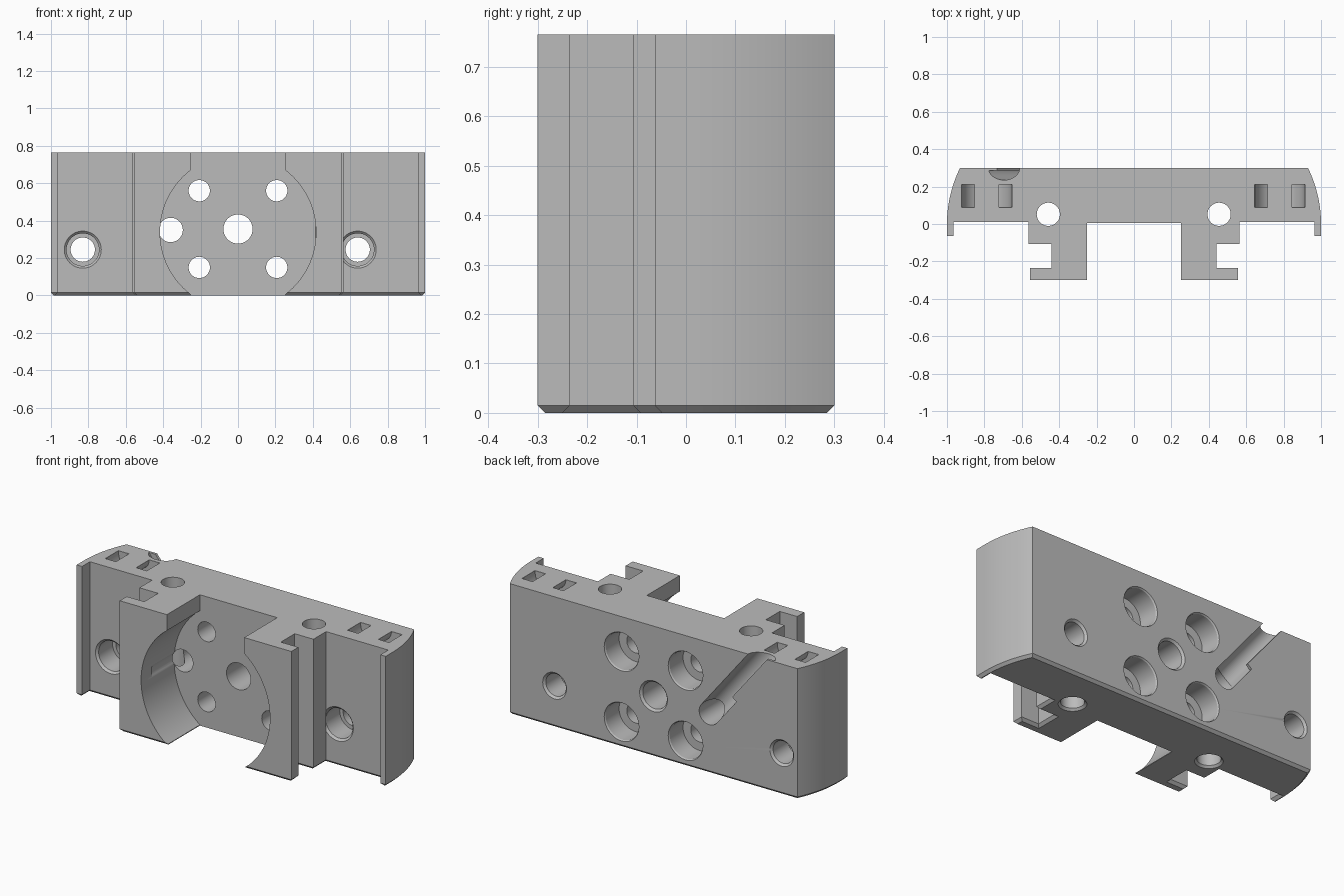
import bpy, bmesh, math
from mathutils import Vector

if "Cube" in bpy.data.objects:
    bpy.data.objects.remove(bpy.data.objects["Cube"], do_unlink=True)

H = 0.765      # block height
BACK = 0.30    # back face
FRONT = 0.01   # recessed front face of the wings

grey = bpy.data.materials.new("plain grey")
grey.use_nodes = True
grey.diffuse_color = (0.5, 0.5, 0.5, 1)
grey.node_tree.nodes["Principled BSDF"].inputs["Base Color"].default_value = (0.5, 0.5, 0.5, 1)


def finish(name, bm):
    bmesh.ops.recalc_face_normals(bm, faces=bm.faces)
    me = bpy.data.meshes.new(name)
    bm.to_mesh(me)
    bm.free()
    me.materials.append(grey)
    ob = bpy.data.objects.new(name, me)
    bpy.context.collection.objects.link(ob)
    return ob


def prism(name, pts, offset, chamfer=0):
    """Extrude a closed outline of 3D points by an offset."""
    bm = bmesh.new()
    face = bm.faces.new([bm.verts.new(p) for p in pts])
    rim = list(face.edges)
    ext = bmesh.ops.extrude_face_region(bm, geom=[face], use_keep_orig=True)
    bmesh.ops.translate(bm, vec=offset, verts=[v for v in ext["geom"] if isinstance(v, bmesh.types.BMVert)])
    bmesh.ops.recalc_face_normals(bm, faces=bm.faces)
    if chamfer:
        bmesh.ops.bevel(bm, geom=rim, offset=chamfer, segments=1, affect='EDGES')
    return finish(name, bm)


def box(name, x0, x1, y0, y1, z0, z1):
    return prism(name, [(x0, y0, z0), (x1, y0, z0), (x1, y1, z0), (x0, y1, z0)], (0, 0, z1 - z0))


def lathe(name, origin, axis, profile, n=48):
    """Solid of revolution from (radius, distance along axis) pairs."""
    axis = Vector(axis).normalized()
    u = axis.orthogonal().normalized()
    w = axis.cross(u)
    bm = bmesh.new()
    rings = []
    for r, d in profile:
        rings.append([bm.verts.new(Vector(origin) + axis * d + r * (u * math.cos(a) + w * math.sin(a)))
                      for a in (math.tau * i / n for i in range(n))])
    bm.faces.new(rings[0])
    bm.faces.new(rings[-1])
    for a, b in zip(rings, rings[1:]):
        for i in range(n):
            j = (i + 1) % n
            bm.faces.new((a[i], a[j], b[j], b[i]))
    return finish(name, bm)


def cut(body, cutter):
    mod = body.modifiers.new("cut", 'BOOLEAN')
    mod.operation = 'DIFFERENCE'
    mod.solver = 'EXACT'
    mod.object = cutter
    bpy.context.view_layer.update()
    bpy.context.view_layer.objects.active = body
    bpy.ops.object.modifier_apply(modifier=mod.name)
    bpy.data.objects.remove(cutter, do_unlink=True)


# Plan outline: rounded ends, thin end lips and two T-shaped rails
R = 0.678
sweep = math.asin(BACK / R)
half = [(0.25, -0.3), (0.555, -0.3), (0.555, -0.235), (0.442, -0.235), (0.442, -0.107),
        (0.563, -0.107), (0.563, FRONT), (0.965, FRONT), (0.965, -0.063), (1, -0.063)]
half += [(1 - R + R * math.cos(sweep * i / 16), R * math.sin(sweep * i / 16)) for i in range(17)]
outline = half + [(-x, y) for x, y in reversed(half)]
body = prism("mounting_block", [(x, y, 0) for x, y in outline], (0, 0, H), 0.015)

# Front slot and round recess between the rails
cut(body, box("slot_cutter", -0.25, 0.25, -0.4, 0.005, -0.1, H + 0.1))
cut(body, lathe("recess_cutter", (0, -0.4, 0.338), (0, 1, 0), [(0.417, 0), (0.417, 0.405)], 96))

# Four counterbored screw holes, opening at the back
into = (0, -1, 0)
for x in (-0.207, 0.207):
    for z in (0.15, 0.56):
        cut(body, lathe("screw_cutter", (x, BACK, z), into,
                        [(0.132, -0.02), (0.112, 0), (0.107, 0.008), (0.107, 0.13),
                         (0.057, 0.13), (0.057, 0.4)]))

# Central hole
cut(body, lathe("centre_cutter", (0, BACK, 0.355), into,
                [(0.11, -0.02), (0.09, 0), (0.078, 0.012), (0.078, 0.4)]))

# Wing holes, counterbored from the front
for x in (-0.83, 0.64):
    cut(body, lathe("wing_cutter", (x, FRONT, 0.245), (0, 1, 0),
                    [(0.1, -0.001), (0.087, 0.012), (0.087, 0.14), (0.065, 0.14),
                     (0.065, 0.278), (0.077, 0.29), (0.097, 0.31)]))

# Vertical holes through the rail roots
for x in (-0.458, 0.455):
    cut(body, lathe("vertical_cutter", (x, 0.052, 0), (0, 0, 1),
                    [(0.092, -0.02), (0.074, 0), (0.062, 0.012), (0.062, H + 0.1)]))

# Cable hole and diagonal round channel, with a retaining tab on its lower edge
start = Vector((-0.36, BACK, 0.35))
along = Vector((-0.335, 0, 0.415)).normalized()
side = Vector((-along.z, 0, along.x))
cut(body, lathe("cable_cutter", start + Vector((0, 0.1, 0)), into, [(0.065, 0), (0.065, 0.6)]))
channel = lathe("channel_cutter", start, along, [(0.065, 0), (0.065, 0.8)])
tab = [start + along * s + side * t + Vector((0, -0.015, 0))
       for s, t in ((0.2, 0.03), (0.9, 0.03), (0.9, 0.1), (0.2, 0.1))]
cut(channel, prism("tab_cutter", tab, (0, 0.2, 0)))
cut(body, channel)

# Curved strap tunnels opening as pairs of rectangles on top
for cx in (-0.787, 0.78):
    arc = [math.pi * i / 24 for i in range(25)]
    ring = [(0.134, 0.03)] + [(0.134 * math.cos(a), -0.134 * math.sin(a)) for a in arc] + [(-0.134, 0.03)]
    ring += [(-0.066, 0.03)] + [(-0.066 * math.cos(a), -0.066 * math.sin(a)) for a in arc] + [(0.066, 0.03)]
    cut(body, prism("strap_cutter", [(cx + x, 0.09, H + z) for x, z in ring], (0, 0.12, 0)))
    # Bevelled mouths
    for mx in (cx - 0.1, cx + 0.1):
        bm = bmesh.new()
        bmesh.ops.create_cube(bm, size=1)
        for v in bm.verts:
            grow = 0.01 if v.co.z > 0 else -0.01
            v.co = (mx + math.copysign(0.0345 + grow, v.co.x),
                    0.15 + math.copysign(0.0605 + grow, v.co.y), H + grow)
        cut(body, finish("mouth_cutter", bm))

# Smooth the round walls, keep edges crisp
bpy.ops.object.select_all(action='DESELECT')
body.select_set(True)
bpy.context.view_layer.objects.active = body
bpy.ops.object.shade_smooth_by_angle(angle=math.radians(25))
